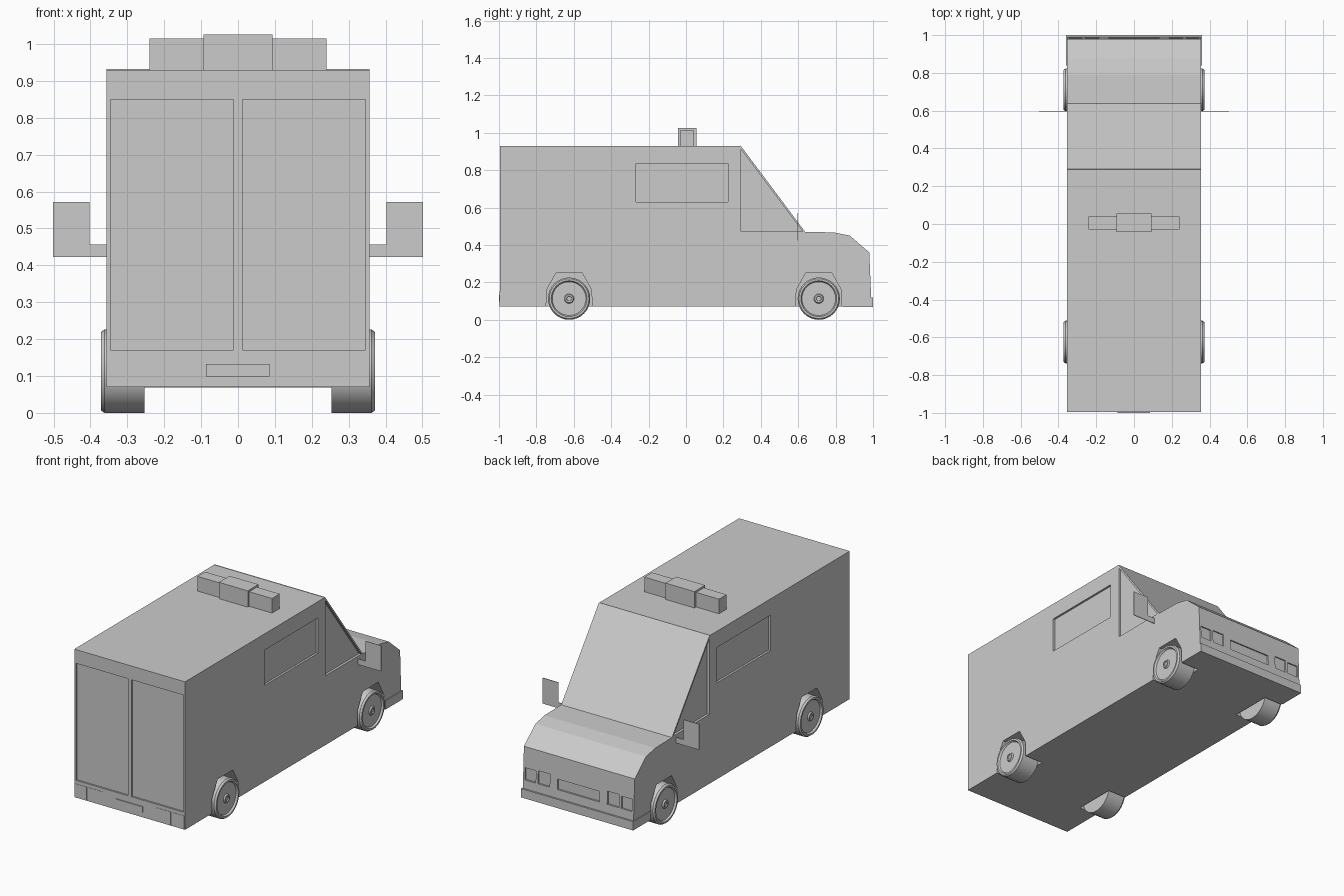
import bpy, bmesh, math
from mathutils import Matrix

if "Cube" in bpy.data.objects:
    bpy.data.objects.remove(bpy.data.objects["Cube"])

W = 0.356  # half body width


def finish(name, bm):
    bmesh.ops.recalc_face_normals(bm, faces=bm.faces[:])
    me = bpy.data.meshes.new(name)
    bm.to_mesh(me)
    bm.free()
    ob = bpy.data.objects.new(name, me)
    bpy.context.collection.objects.link(ob)
    return ob


def add_prism(bm, pts, x0, x1):
    """Extrude a (y, z) outline from x0 to x1."""
    face = bm.faces.new([bm.verts.new((x0, y, z)) for y, z in pts])
    ext = bmesh.ops.extrude_face_region(bm, geom=[face])
    vs = [g for g in ext['geom'] if isinstance(g, bmesh.types.BMVert)]
    bmesh.ops.translate(bm, verts=vs, vec=(x1 - x0, 0, 0))


def add_box(bm, x0, x1, y0, y1, z0, z1):
    add_prism(bm, [(y0, z0), (y1, z0), (y1, z1), (y0, z1)], x0, x1)


def box(name, *dims):
    bm = bmesh.new()
    add_box(bm, *dims)
    return finish(name, bm)


# Body shell from its side profile
bm = bmesh.new()
add_prism(bm, [(-0.995, 0.07), (-0.995, 0.93), (0.29, 0.93), (0.635, 0.47), (0.79, 0.467),
               (0.875, 0.45), (0.98, 0.36), (0.99, 0.12), (0.99, 0.07)], -W, W)
body = finish("van_body", bm)

# Recesses: wheel wells, windows, rear doors, headlights and grille
axles = (-0.625, 0.71)
bm = bmesh.new()
for s in (-1, 1):
    for a in axles:
        arch = [(-0.125, 0.0), (-0.12, 0.16), (-0.07, 0.25), (0.07, 0.25), (0.12, 0.16), (0.125, 0.0)]
        add_prism(bm, [(a + y, z) for y, z in arch], s * 0.24, s * 0.5)
    add_box(bm, s * (W - 0.012), s * 0.5, -0.267, 0.225, 0.63, 0.835)
    add_prism(bm, [(0.294, 0.473), (0.294, 0.922), (0.31, 0.922), (0.647, 0.473)],
              s * (W - 0.014), s * 0.5)
    add_box(bm, s * 0.012, s * 0.345, -1.1, -0.985, 0.17, 0.85)
    add_box(bm, s * 0.275, s * 0.345, 0.978, 1.1, 0.17, 0.24)
    add_box(bm, s * 0.185, s * 0.26, 0.978, 1.1, 0.17, 0.245)
add_box(bm, -0.135, 0.135, 0.978, 1.1, 0.17, 0.23)
cutter = finish("recess_cutter", bm)
cutter.hide_render = True
mod = body.modifiers.new("recesses", 'BOOLEAN')
mod.operation, mod.solver, mod.object = 'DIFFERENCE', 'EXACT', cutter
bpy.context.view_layer.objects.active = body
bpy.ops.object.modifier_apply(modifier=mod.name)
bpy.data.objects.remove(cutter)

# Windscreen sheet, overhanging the recessed door windows
bm = bmesh.new()
add_prism(bm, [(0.291, 0.932), (0.283, 0.926), (0.626, 0.469), (0.638, 0.469)], -W, W)
finish("windscreen", bm)

# Bumper, number plate and tail lamps
box("front_bumper", -0.36, 0.36, 0.84, 1.0, 0.069, 0.12)
box("rear_plate", -0.087, 0.085, -1.0, -0.99, 0.098, 0.133)
for s in (-1, 1):
    for i, (a, b) in enumerate(((0.17, 0.265), (0.275, 0.352))):
        box("tail_lamp", s * a, s * b, -0.9965, -0.99, 0.072, 0.15)

# Roof light bar
box("light_bar", -0.24, 0.24, -0.03, 0.04, 0.925, 1.015)
box("light_bar_centre", -0.093, 0.093, -0.043, 0.055, 0.925, 1.025)

# Side mirrors: thin plate on a flat arm
for s in (-1, 1):
    bm = bmesh.new()
    outline = [(0.35, 0.423), (0.502, 0.423), (0.502, 0.572), (0.402, 0.572), (0.402, 0.456), (0.35, 0.456)]
    face = bm.faces.new([bm.verts.new((s * x, 0.595, z)) for x, z in outline])
    ext = bmesh.ops.extrude_face_region(bm, geom=[face])
    bmesh.ops.translate(bm, verts=[g for g in ext['geom'] if isinstance(g, bmesh.types.BMVert)],
                        vec=(0, 0.004, 0))
    finish("side_mirror", bm)

# Wheels: lathed (x, radius) section with dished rim and hub
section = [(0.253, 0), (0.253, 0.113), (0.362, 0.113), (0.372, 0.106), (0.372, 0.096),
           (0.362, 0.09), (0.362, 0.026), (0.37, 0.022), (0.37, 0.014), (0.365, 0.012), (0.365, 0)]
for s in (-1, 1):
    for a in axles:
        bm = bmesh.new()
        vs = [bm.verts.new((s * x, 0, r)) for x, r in section]
        edges = [bm.edges.new(p) for p in zip(vs, vs[1:])]
        bmesh.ops.spin(bm, geom=vs + edges, cent=(0, 0, 0), axis=(1, 0, 0),
                       angle=math.tau, steps=32, use_merge=True)
        bmesh.ops.remove_doubles(bm, verts=bm.verts[:], dist=1e-5)
        bmesh.ops.transform(bm, matrix=Matrix.Translation((0, a, 0.113)), verts=bm.verts[:])
        wheel = finish("wheel", bm)
        bpy.ops.object.select_all(action='DESELECT')
        wheel.select_set(True)
        bpy.context.view_layer.objects.active = wheel
        bpy.ops.object.shade_smooth_by_angle(angle=math.radians(30))
